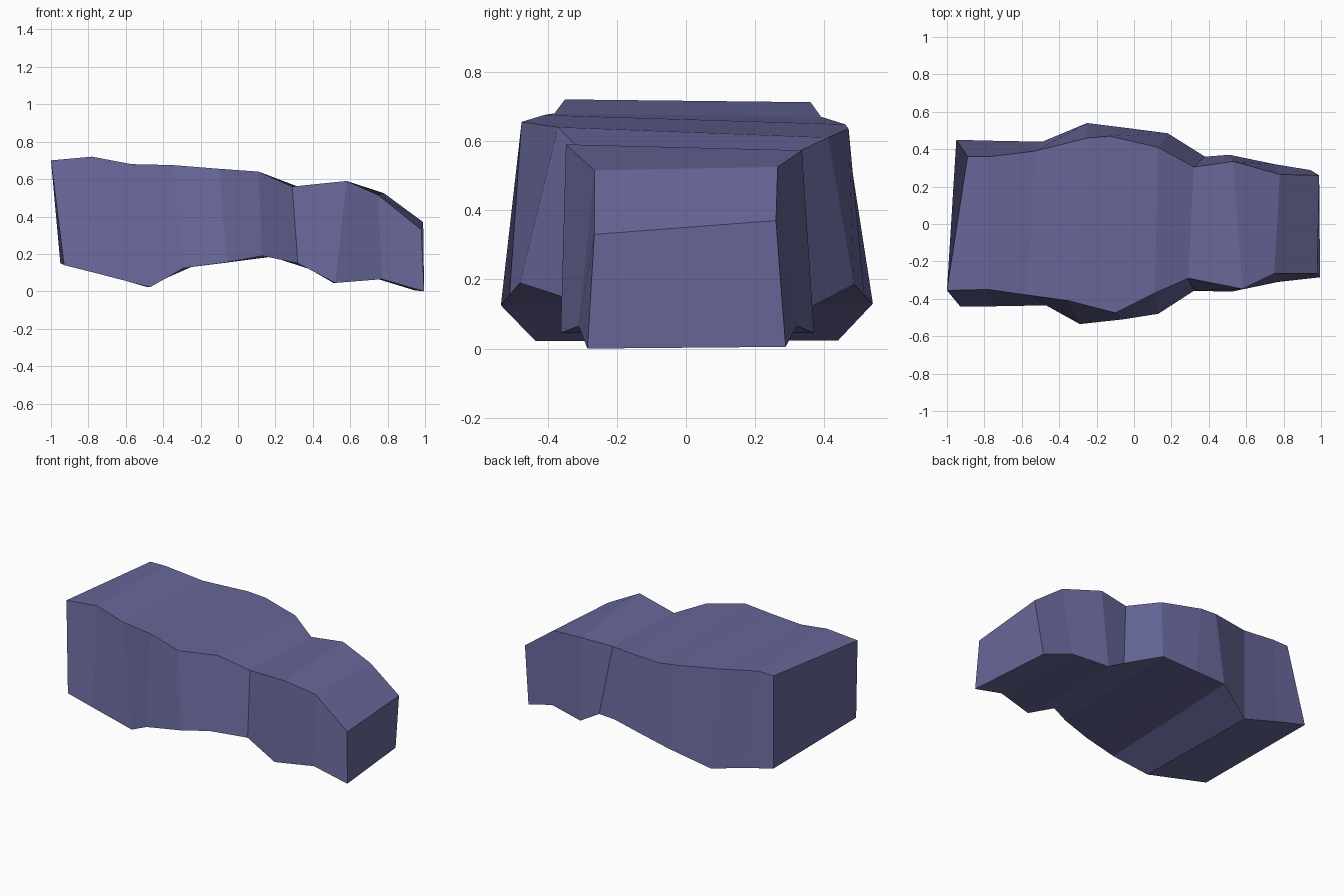
import bpy, bmesh

# Cross-sections along x: top front, top back, bottom front, bottom back corners
SECTIONS = [
    [(-1.00, -.355, .70), (-.89, .36, .71), (-.93, -.44, .14), (-.95, .45, .15)],
    [(-.78, -.35, .72), (-.78, .36, .712), (-.75, -.44, .095), (-.75, .445, .10)],
    [(-.57, -.38, .68), (-.53, .39, .67), (-.47, -.435, .022), (-.49, .44, .024)],
    [(-.35, -.41, .675), (-.25, .46, .648), (-.29, -.535, .125), (-.25, .54, .13)],
    [(-.10, -.475, .655), (-.13, .47, .635), (-.06, -.51, .155), (-.05, .515, .155)],
    [(.11, -.37, .64), (.13, .41, .61), (.13, -.48, .19), (.18, .485, .185)],
    [(.29, -.29, .56), (.32, .305, .56), (.32, -.357, .15), (.38, .36, .12)],
    [(.58, -.347, .59), (.53, .335, .573), (.52, -.362, .045), (.51, .37, .045)],
    [(.75, -.265, .515), (.78, .265, .525), (.77, -.31, .065), (.75, .32, .065)],
    [(.98, -.265, .33), (.99, .26, .37), (.995, -.285, 0), (.945, .288, .005)],
]

# Body: loft through the sections, closed at both ends
bm = bmesh.new()
rings = []
for tf, tb, bf, bb in SECTIONS:
    rings.append([bm.verts.new(p) for p in (tf, tb, bb, bf)])
for a, b in zip(rings, rings[1:]):
    for i in range(4):
        j = (i + 1) % 4
        bm.faces.new((a[i], a[j], b[j], b[i]))
bm.faces.new(rings[0])
bm.faces.new(rings[-1][::-1])
bmesh.ops.recalc_face_normals(bm, faces=bm.faces)

mesh = bpy.data.meshes.new("body")
bm.to_mesh(mesh)
bm.free()
body = bpy.data.objects.new("body", mesh)
bpy.context.collection.objects.link(body)

# Single slate violet colour
mat = bpy.data.materials.new("slate violet")
mat.diffuse_color = (.135, .135, .32, 1)
mesh.materials.append(mat)
